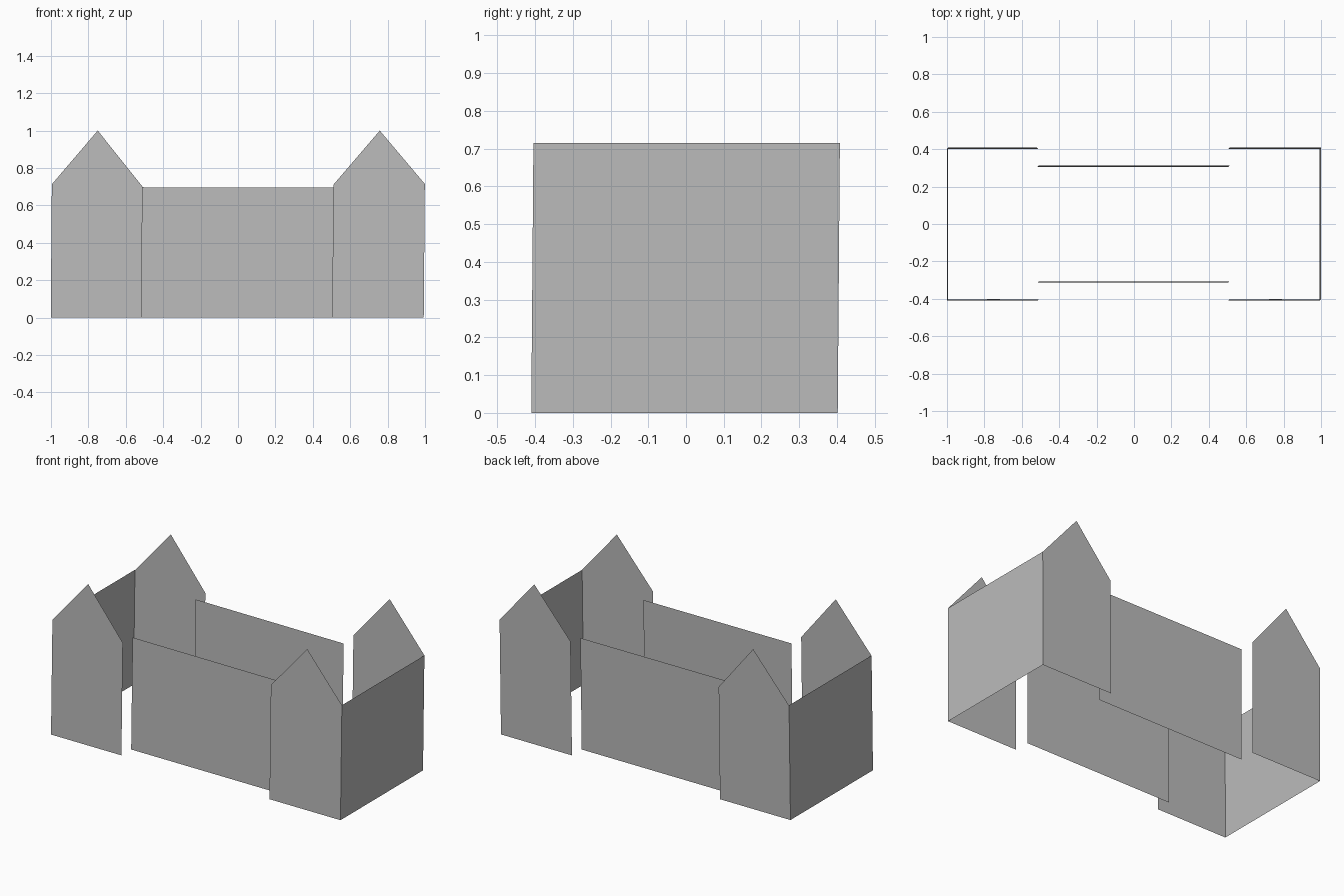
import bpy

if "Cube" in bpy.data.objects:
    bpy.data.objects.remove(bpy.data.objects["Cube"])

grey = bpy.data.materials.new("plain grey")
grey.diffuse_color = (0.5, 0.5, 0.5, 1)
grey.use_nodes = True
grey.node_tree.nodes["Principled BSDF"].inputs["Base Color"].default_value = grey.diffuse_color

LEAN = 0.008  # the whole building leans slightly as it rises


def sheet(name, points):
    """One flat, zero-thickness wall from its outline, listed with the normal outward."""
    pts = [(x + LEAN * (z - 0.5), y + LEAN * (z - 0.5), z) for x, y, z in points]
    mesh = bpy.data.meshes.new(name)
    mesh.from_pydata(pts, [], [tuple(range(len(pts)))])
    mesh.materials.append(grey)
    obj = bpy.data.objects.new(name, mesh)
    bpy.context.collection.objects.link(obj)


def facade(name, outline, y):
    """Wall facing front or back; outline runs counter-clockwise seen from the front."""
    pts = [(x, y, z) for x, z in outline]
    sheet(name, pts if y < 0 else pts[::-1])


for y, side in ((-0.406, "front"), (0.406, "back")):
    # gabled end walls
    for cx, end in ((-0.754, "left"), (0.754, "right")):
        out = -0.997 if cx < 0 else 0.997
        inn = -0.512 if cx < 0 else 0.508
        a, b = min(out, inn), max(out, inn)
        za, zb = (0.713, 0.70) if cx < 0 else (0.71, 0.715)
        facade(f"{side}_{end}_gable",
               [(a, 0), (b, 0), (b, zb), (cx, 1.0), (a, za)], y)
    # recessed long wall between the gables
    facade(f"{side}_middle_wall",
           [(-0.512, 0), (0.508, 0), (0.508, 0.695), (-0.512, 0.697)],
           0.31 if y > 0 else -0.31)

# end walls joining front and back gables
for x, end in ((-0.997, "left"), (0.997, "right")):
    ring = [(x, -0.406, 0), (x, 0.406, 0), (x, 0.406, 0.715), (x, -0.406, 0.715)]
    sheet(f"{end}_end_wall", ring if x > 0 else ring[::-1])
